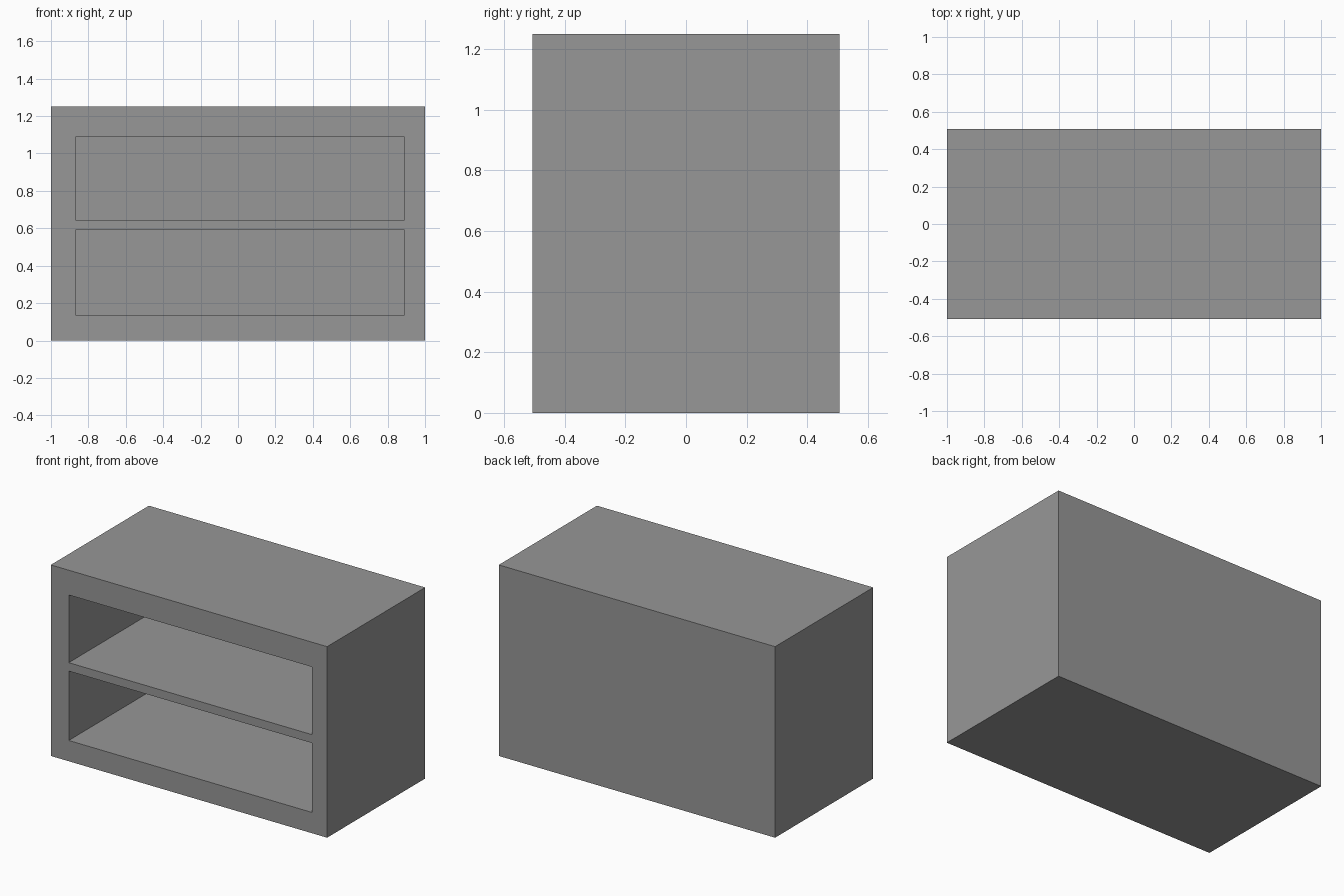
import bpy

old = bpy.data.objects.get("Cube")
if old:
    bpy.data.objects.remove(old, do_unlink=True)

WIDTH, DEPTH, HEIGHT = 2.0, 1.014, 1.25
BACK_PANEL = 0.12
OPEN_LEFT, OPEN_RIGHT = -0.87, 0.89
SHELF_BAYS = {"lower_bay": (0.136, 0.59), "upper_bay": (0.645, 1.088)}


def box(name, low, high):
    """Axis-aligned box between two corners."""
    centre = [(a + b) / 2 for a, b in zip(low, high)]
    bpy.ops.mesh.primitive_cube_add(size=1, location=centre)
    obj = bpy.context.object
    obj.name = obj.data.name = name
    obj.scale = [b - a for a, b in zip(low, high)]
    bpy.ops.object.transform_apply(location=True, rotation=False, scale=True)
    return obj


# Single plain grey finish
grey = bpy.data.materials.new("plain_grey")
grey.use_nodes = True
colour = (0.31, 0.31, 0.31, 1)
grey.diffuse_color = colour
grey.node_tree.nodes["Principled BSDF"].inputs["Base Color"].default_value = colour

# Solid cabinet body
cabinet = box("cabinet", (-WIDTH / 2, -DEPTH / 2, 0), (WIDTH / 2, DEPTH / 2, HEIGHT))
cabinet.data.materials.append(grey)

# Two open shelf bays cut in from the front, leaving a back panel
for name, (bottom, top) in SHELF_BAYS.items():
    cutter = box(name, (OPEN_LEFT, -DEPTH, bottom),
                 (OPEN_RIGHT, DEPTH / 2 - BACK_PANEL, top))
    cutter.hide_render = True
    cutter.data.materials.append(grey)
    bpy.context.view_layer.objects.active = cabinet
    cut = cabinet.modifiers.new(name, "BOOLEAN")
    cut.operation, cut.solver, cut.object = "DIFFERENCE", "EXACT", cutter
    bpy.ops.object.modifier_apply(modifier=cut.name)
    bpy.data.objects.remove(cutter, do_unlink=True)
